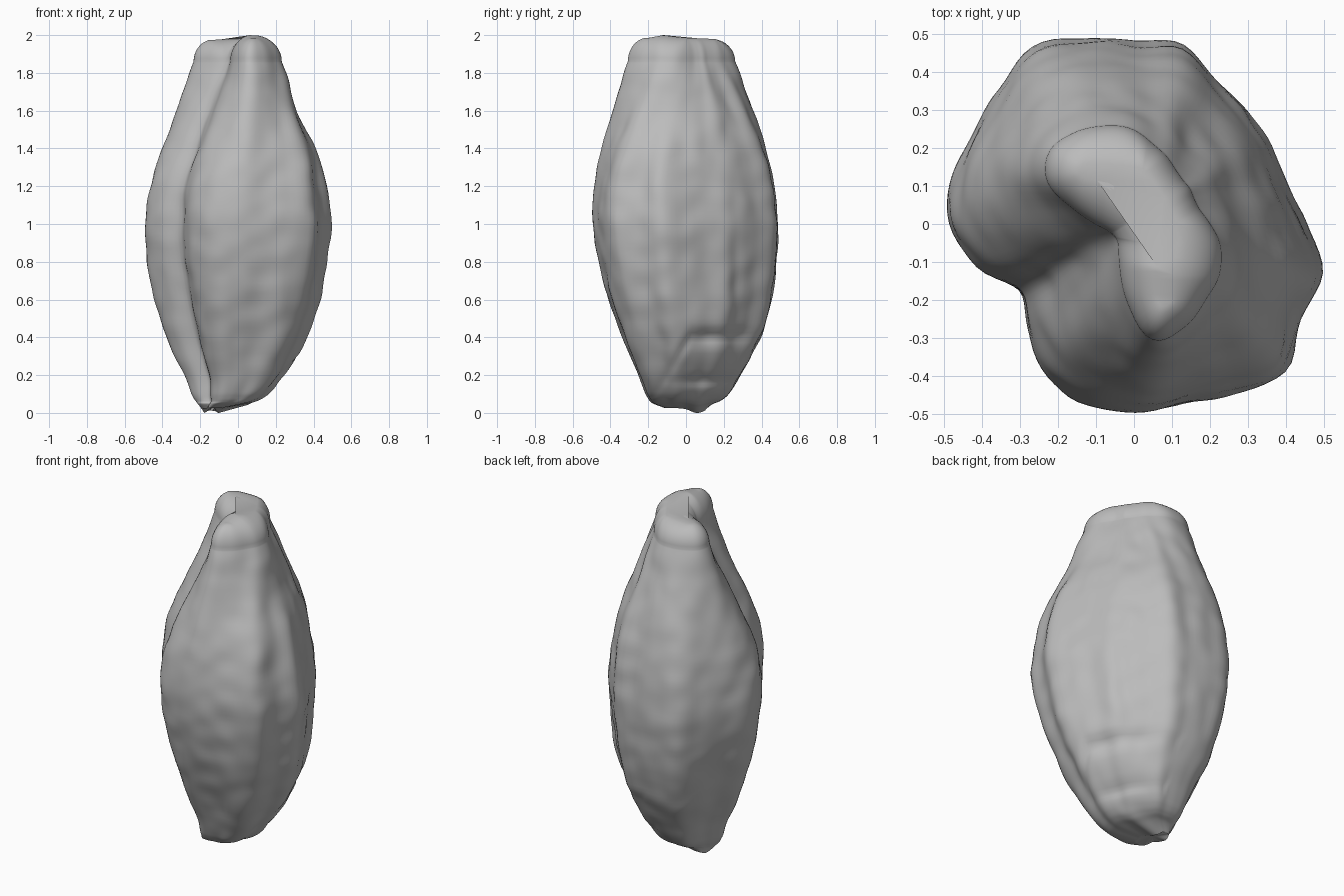
import bpy, bmesh
from math import cos, sin, exp, radians
from mathutils import Vector, noise
from mathutils.geometry import intersect_point_line

if "Cube" in bpy.data.objects:
    bpy.data.objects.remove(bpy.data.objects["Cube"])

SEGMENTS = 120
RINGS = 100
CAP_RINGS = 9

# Radii (hundredths) every 15 degrees: near the foot, at the widest part, near the tip
FOOT = [44.5, 41, 41.5, 41.5, 43, 48.5, 48, 50.5, 53, 49.5, 46, 46.5,
        48.5, 42, 31, 35.5, 44, 49, 49, 49, 53, 53.5, 48.5, 49.7]
BODY = [44.5, 41, 41.5, 41.5, 43, 48.5, 48, 50.5, 53, 49.5, 48.5, 49,
        48.5, 43, 35, 39.5, 46.5, 49, 49, 48.5, 51, 54.5, 49, 49.7]
TIP = [11, 10, 10, 10, 11, 13, 15.5, 20, 23, 26, 27.5, 25,
       18, 13.5, 11, 11, 15, 22.5, 31, 29, 24.5, 22, 18.5, 14]

# Height, then x and y limits of the shell (hundredths)
LIMITS = [(0, -19, -8, -11, 10), (3, -21, 4, -17, 14), (5, -22, 10, -19, 18),
          (9, -24, 15.5, -21, 22), (20, -28, 25.5, -25.5, 29), (40, -37.5, 37, -33.5, 39.5),
          (60, -43.5, 43.5, -41, 45), (80, -47.5, 47, -46, 48), (100, -49, 49, -49, 49),
          (120, -46.5, 46.5, -48, 47), (140, -41, 42, -44.5, 43), (160, -33.5, 33, -38.5, 36.5),
          (177, -27, 27.5, -33.5, 30), (186, -23.5, 23.5, -30.5, 26)]

# Crest along the middle of the crescent tip
CREST = [Vector(p) for p in ((-0.13, 0.14, 1.975), (0.02, 0.13, 1.98), (0.1, 0, 1.985),
                             (0.08, -0.12, 2), (0.08, -0.2, 1.985))]


def spline(a, b, c, d, t):
    """Smooth curve from b to c."""
    return b + 0.5 * t * (c - a + t * (2 * a - 5 * b + 4 * c - d + t * (3 * (b - c) + d - a)))


def section(radii):
    """Closed smooth section, scaled to fill the square from -1 to 1."""
    n = len(radii)
    pts = []
    for k in range(SEGMENTS):
        f = k * n / SEGMENTS
        i = int(f)
        r = spline(*(radii[(i + j) % n] for j in (-1, 0, 1, 2)), f - i)
        a = radians(360 * k / SEGMENTS)
        pts.append((r * cos(a), r * sin(a)))
    spans = [(min(axis), max(axis)) for axis in zip(*pts)]
    return [Vector([2 * (v - lo) / (hi - lo) - 1 for v, (lo, hi) in zip(p, spans)]) for p in pts]


def limits_at(f):
    """Height and limits at a fractional row of the table."""
    last = len(LIMITS) - 1
    i = min(int(f), last - 1)
    rows = [LIMITS[max(0, min(last, i + j))] for j in (-1, 0, 1, 2)]
    return [spline(*values, f - i) / 100 for values in zip(*rows)]


def bump(v, centre, width):
    return exp(-((v - centre) / width) ** 2)


def clamp(v):
    return max(0, min(1, v))


def weathering(p):
    """Outward offset: lengthwise ridges, fine lumps and the broken lower left side."""
    d = 0.012 * noise.noise(Vector((p.x * 6, p.y * 6, p.z * 1.3)))
    d += 0.008 * noise.noise(p * 9)
    d *= clamp(min(p.z / 0.3, (2 - p.z) / 0.3))
    if p.x > 0:
        crack = 0.4 - 1.6 * max(0, 0.02 - p.y)
        d -= 0.028 * bump(p.z, crack, 0.035) * bump(p.y, 0.14, 0.2)
        d -= 0.018 * bump(p.z, 0.17, 0.03) * bump(p.y, 0.1, 0.16)
        d -= 0.018 * bump(p.y, 0.27, 0.04) * bump(p.z, 0.7, 0.3)
    return d


def nearest_on_crest(p):
    """Closest crest point, measured in plan."""
    best = []
    for a, b in zip(CREST, CREST[1:]):
        t = intersect_point_line(p.to_2d(), a.to_2d(), b.to_2d())[1]
        q = a.lerp(b, clamp(t))
        best.append(((q - p).to_2d().length, q))
    return min(best, key=lambda item: item[0])[1]


# Husk: rings lofted from the foot up to the rim of the tip
foot, body, tip = section(FOOT), section(BODY), section(TIP)
bm = bmesh.new()
rings = []
for r in range(RINGS):
    z, x0, x1, y0, y1 = limits_at(r * (len(LIMITS) - 1) / (RINGS - 1))
    upper = clamp((z - 1.15) / 0.72) ** 1.8
    lower = clamp((0.9 - z) / 0.6)
    ring = []
    for a, b, c in zip(foot, body, tip):
        s = b.lerp(a, lower).lerp(c, upper)
        p = Vector(((x0 + x1) / 2 + s.x * (x1 - x0) / 2, (y0 + y1) / 2 + s.y * (y1 - y0) / 2, z))
        out = Vector((s.x, s.y, 0)).normalized()
        p += out * weathering(p)
        # Two small toes under the foot
        p.z += 0.025 * (1 - bump(p.y, 0.06, 0.05)) * max(0, 1 - z / 0.1)
        ring.append(bm.verts.new(p))
    rings.append(ring)

# Rounded cap rising towards the crest
rim = [v.co.copy() for v in rings[-1]]
targets = [nearest_on_crest(p) for p in rim]
for r in range(1, CAP_RINGS + 1):
    angle = radians(80 * r / CAP_RINGS)
    ring = []
    for p, q in zip(rim, targets):
        c = p.lerp(q, 1 - cos(angle))
        c.z = p.z + (q.z - p.z) * sin(angle) / sin(radians(80))
        ring.append(bm.verts.new(c))
    rings.append(ring)

for low, high in zip(rings, rings[1:]):
    for k in range(SEGMENTS):
        n = (k + 1) % SEGMENTS
        bm.faces.new((low[k], low[n], high[n], high[k]))

# Closed crest and slightly hollow foot
crest_face = bm.faces.new(rings[-1])
bmesh.ops.triangulate(bm, faces=[crest_face])
centre = bm.verts.new((-0.13, -0.01, 0.035))
for k in range(SEGMENTS):
    bm.faces.new((rings[0][k], rings[0][(k + 1) % SEGMENTS], centre))
bmesh.ops.recalc_face_normals(bm, faces=bm.faces)

mesh = bpy.data.meshes.new("husk")
bm.to_mesh(mesh)
bm.free()
husk = bpy.data.objects.new("husk", mesh)
bpy.context.collection.objects.link(husk)

# Plain grey surface
grey = bpy.data.materials.new("stone_grey")
grey.use_nodes = True
colour = (0.5, 0.5, 0.5, 1)
grey.diffuse_color = colour
grey.node_tree.nodes["Principled BSDF"].inputs["Base Color"].default_value = colour
mesh.materials.append(grey)

bpy.context.view_layer.objects.active = husk
husk.select_set(True)
bpy.ops.object.shade_smooth_by_angle(angle=radians(60))
